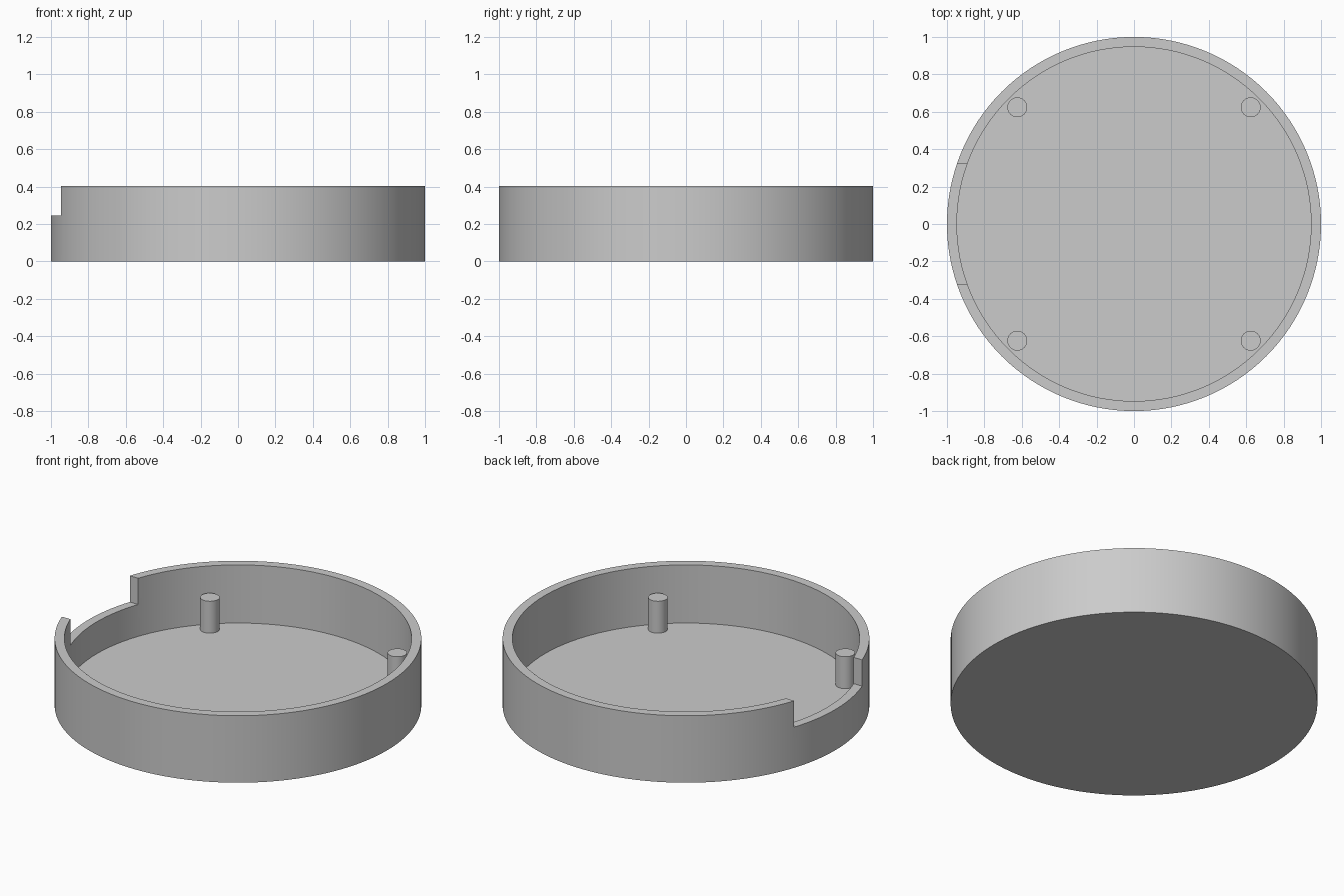
import bpy
import bmesh
from math import cos, sin, tau

SEGMENTS = 128
HEIGHT = 0.403
FLOOR = 0.053
INNER = 0.947
LEDGE = 0.245      # height of the notch sill and of the posts

if "Cube" in bpy.data.objects:
    bpy.data.objects.remove(bpy.data.objects["Cube"], do_unlink=True)

grey = bpy.data.materials.new("plain grey")
grey.use_nodes = True
colour = (0.6, 0.6, 0.6, 1)
grey.diffuse_color = colour
grey.node_tree.nodes["Principled BSDF"].inputs["Base Color"].default_value = colour


def smooth(obj):
    bpy.ops.object.select_all(action="DESELECT")
    obj.select_set(True)
    bpy.context.view_layer.objects.active = obj
    bpy.ops.object.shade_smooth_by_angle(angle=0.6)


def turned(name, profile, segments):
    """Closed solid of revolution from (radius, z) rings, capped at both ends."""
    bm = bmesh.new()
    rings = [[bm.verts.new((r * cos(tau * i / segments), r * sin(tau * i / segments), z))
              for i in range(segments)] for r, z in profile]
    for low, high in zip(rings, rings[1:]):
        for i in range(segments):
            j = (i + 1) % segments
            bm.faces.new((low[i], low[j], high[j], high[i]))
    bm.faces.new(rings[0][::-1])
    bm.faces.new(rings[-1])
    mesh = bpy.data.meshes.new(name)
    bm.to_mesh(mesh)
    bm.free()
    mesh.materials.append(grey)
    obj = bpy.data.objects.new(name, mesh)
    bpy.context.collection.objects.link(obj)
    return obj


# Round tray: outer wall, flat rim, inner wall and floor
tray = turned("tray", [(1, 0), (1, HEIGHT), (INNER, HEIGHT), (INNER, FLOOR)], SEGMENTS)

# Notch cut through the upper wall on the right
bpy.ops.mesh.primitive_cube_add(size=1, location=(-1, 0, LEDGE + 0.25))
cutter = bpy.context.object
cutter.name = "notch_cutter"
cutter.scale = (0.4, 0.645, 0.5)
cutter.hide_render = True
cutter.data.materials.append(grey)
cut = tray.modifiers.new("notch", "BOOLEAN")
cut.operation = "DIFFERENCE"
cut.solver = "EXACT"
cut.object = cutter
bpy.context.view_layer.objects.active = tray
bpy.ops.object.modifier_apply(modifier=cut.name)
bpy.data.objects.remove(cutter, do_unlink=True)
smooth(tray)

# Four posts standing on the floor
for side, x in (("right", -0.624), ("left", 0.624)):
    for end, y in (("front", -0.624), ("back", 0.624)):
        post = turned(f"post_{end}_{side}", [(0.053, FLOOR - 0.01), (0.053, LEDGE)], 48)
        post.location = (x, y, 0)
        smooth(post)
